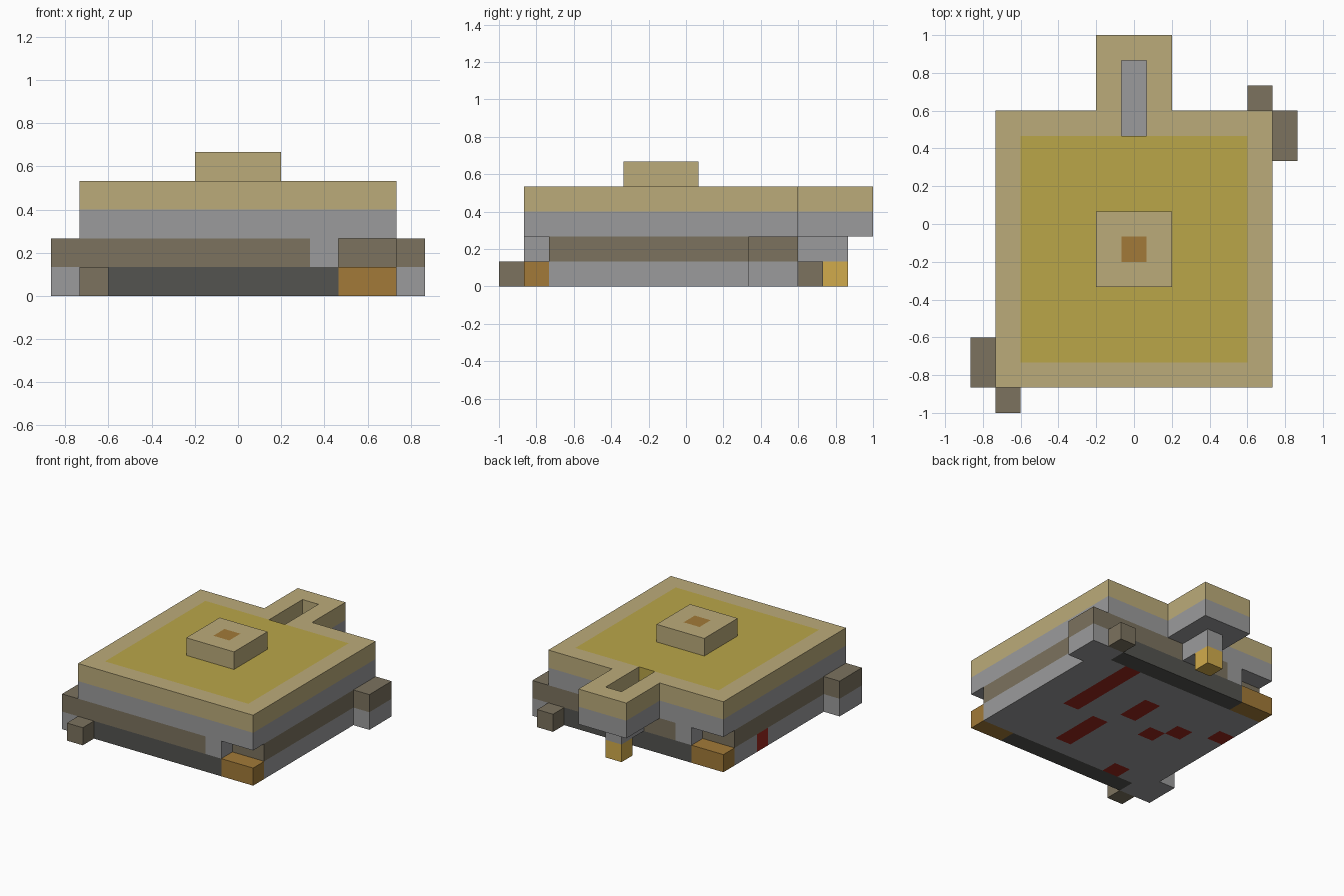
import bpy
import bmesh
from mathutils import Vector

cube = bpy.data.objects.get("Cube")
if cube:
    bpy.data.objects.remove(cube, do_unlink=True)

UNIT = 2 / 15                      # edge of one block
CENTRE = Vector((6.5, 7.5, 0))     # block coordinates of the origin

COLOURS = {
    "tan": (0.50, 0.41, 0.195),
    "grey": (0.33, 0.33, 0.335),
    "dark_tan": (0.20, 0.17, 0.114),
    "olive_yellow": (0.49, 0.38, 0.066),
    "bronze": (0.36, 0.195, 0.04),
    "charcoal": (0.088, 0.088, 0.08),
    "gold": (0.64, 0.41, 0.072),
    "red": (0.33, 0.02, 0.013),
}
materials = {}
for name, rgb in COLOURS.items():
    mat = bpy.data.materials.new(name)
    mat.use_nodes = True
    mat.diffuse_color = (*rgb, 1)
    mat.node_tree.nodes["Principled BSDF"].inputs["Base Color"].default_value = (*rgb, 1)
    materials[name] = mat

blocks = {}  # cell -> (part, colour)


def fill(part, colour, xs, ys, z):
    """Fill an inclusive range of cells; a part of None carves them away."""
    for x in range(xs[0], xs[1] + 1):
        for y in range(ys[0], ys[1] + 1):
            if part is None:
                blocks.pop((x, y, z), None)
            else:
                blocks[x, y, z] = (part, colour)


def fill_pair(part, colour, xs, ys, z):
    """Fill a range and its half-turn copy about the body centre."""
    fill(part, colour, xs, ys, z)
    fill(part, colour, (12 - xs[1], 12 - xs[0]), (12 - ys[1], 12 - ys[0]), z)


BODY = (1, 11)

# Base plate with charcoal end strips and bronze corners
fill("base_plate", "grey", BODY, BODY, 0)
fill_pair("base_plate", "charcoal", (2, 9), (1, 1), 0)
fill_pair("corner_step", "bronze", (10, 11), (1, 1), 0)

# Red inlays in the underside
for xs, ys in [((9, 9), (6, 10)), ((6, 6), (7, 8)), ((7, 7), (3, 5)), ((4, 4), (6, 6)),
               ((3, 3), (7, 7)), ((1, 1), (8, 8)), ((3, 3), (2, 2))]:
    fill("underside_inlay", "red", xs, ys, 0)

# Middle band, notched above the bronze corners
fill("middle_band", "dark_tan", BODY, BODY, 1)
fill_pair("middle_band", "grey", (9, 9), (1, 1), 1)
fill_pair(None, None, (10, 11), (1, 1), 1)

# Side blocks and end pegs
fill_pair("side_block", "grey", (0, 0), (1, 2), 0)
fill_pair("side_block", "dark_tan", (0, 0), (1, 2), 1)
fill_pair("end_peg", "dark_tan", (1, 1), (0, 0), 0)

# Upper body and rear arm
fill("upper_body", "grey", BODY, BODY, 2)
fill("rear_arm", "grey", (5, 7), (12, 14), 2)

# Roof rim, inset panel, slotted arm top
fill("roof_rim", "tan", BODY, BODY, 3)
fill("roof_panel", "olive_yellow", (2, 10), (2, 10), 3)
fill("rear_arm", "tan", (5, 7), (12, 14), 3)
fill(None, None, (6, 6), (11, 13), 3)

# Rear bracket with gold foot
fill("rear_bracket", "grey", (6, 6), (12, 13), 1)
fill("rear_foot", "gold", (6, 6), (13, 13), 0)

# Raised cap with bronze centre
fill("top_cap", "tan", (5, 7), (5, 7), 4)
fill("cap_button", "bronze", (6, 6), (6, 6), 4)


def exposed_faces(cell):
    """Corners of each side of a cell that has no neighbour."""
    for axis in range(3):
        for sign in (-1, 1):
            step = [0, 0, 0]
            step[axis] = sign
            if tuple(c + s for c, s in zip(cell, step)) in blocks:
                continue
            normal = Vector(step)
            u = Vector([float(i == (axis + 1) % 3) for i in range(3)])
            v = normal.cross(u)
            middle = Vector(cell) + Vector((0.5, 0.5, 0.5)) + normal / 2
            yield [(middle + (u * a + v * b) / 2 - CENTRE) * UNIT
                   for a, b in ((-1, -1), (1, -1), (1, 1), (-1, 1))]


# One mesh per part, keeping only the outer skin
for part in dict.fromkeys(p for p, c in blocks.values()):
    mesh = bpy.data.meshes.new(part)
    bm = bmesh.new()
    slots = []
    for cell, (owner, colour) in blocks.items():
        if owner != part:
            continue
        if colour not in slots:
            slots.append(colour)
            mesh.materials.append(materials[colour])
        for corners in exposed_faces(cell):
            face = bm.faces.new([bm.verts.new(co) for co in corners])
            face.material_index = slots.index(colour)
    bmesh.ops.remove_doubles(bm, verts=bm.verts[:], dist=0.001)
    bm.to_mesh(mesh)
    bm.free()
    bpy.context.collection.objects.link(bpy.data.objects.new(part, mesh))
